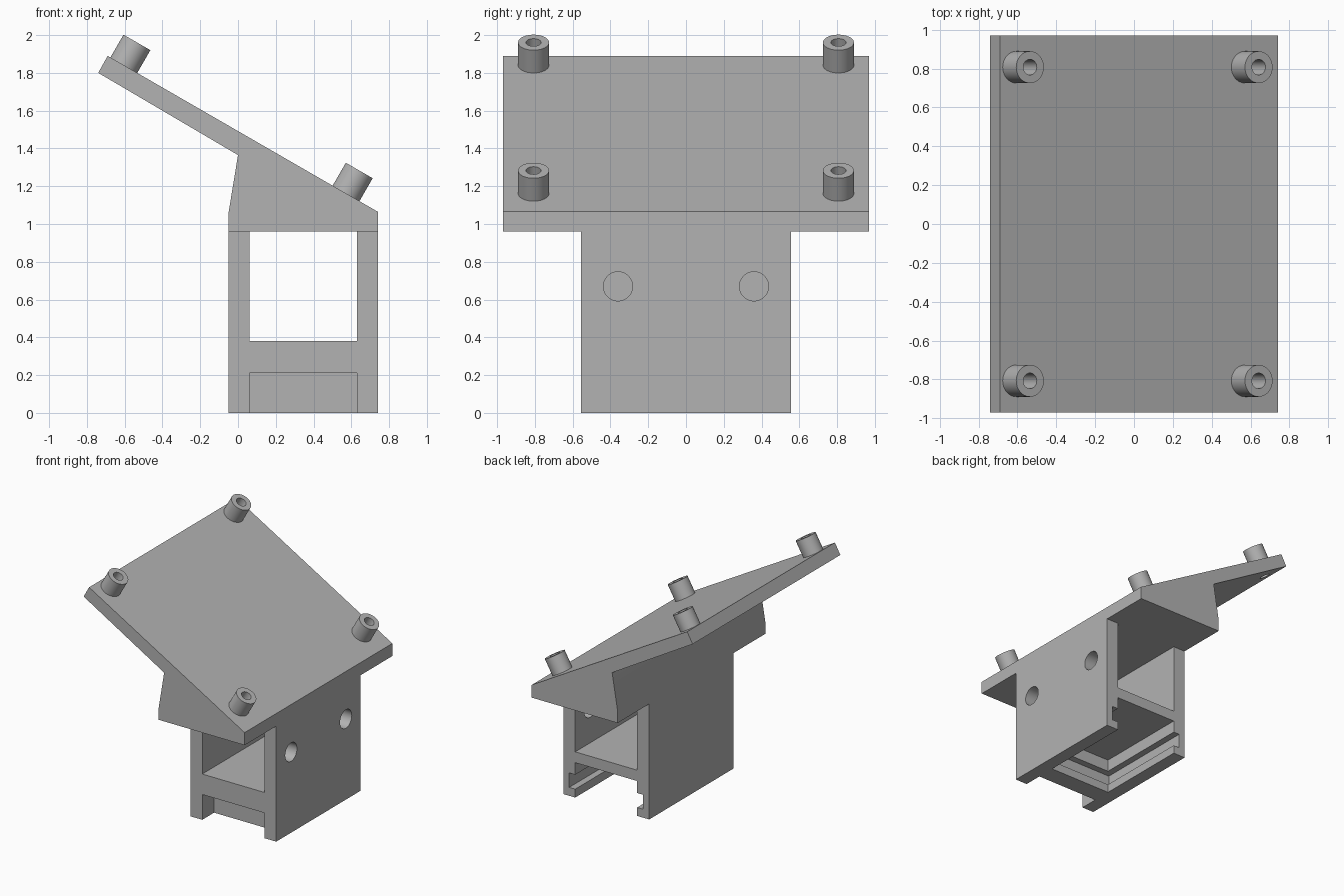
import bpy, bmesh, math
from mathutils import Matrix, Vector

if "Cube" in bpy.data.objects:
    bpy.data.objects.remove(bpy.data.objects["Cube"], do_unlink=True)

grey = bpy.data.materials.new("plain_grey")
grey.use_nodes = True
grey.diffuse_color = (0.45, 0.45, 0.45, 1)
bsdf = next(n for n in grey.node_tree.nodes if n.type == 'BSDF_PRINCIPLED')
bsdf.inputs["Base Color"].default_value = grey.diffuse_color


def finish(bm, name):
    bmesh.ops.recalc_face_normals(bm, faces=bm.faces)
    mesh = bpy.data.meshes.new(name)
    bm.to_mesh(mesh)
    bm.free()
    mesh.materials.append(grey)
    ob = bpy.data.objects.new(name, mesh)
    bpy.context.collection.objects.link(ob)
    return ob


def extrude_y(name, profile, y0, y1):
    bm = bmesh.new()
    face = bm.faces.new([bm.verts.new((x, y0, z)) for x, z in profile])
    ext = bmesh.ops.extrude_face_region(bm, geom=[face])
    moved = [v for v in ext["geom"] if isinstance(v, bmesh.types.BMVert)]
    bmesh.ops.translate(bm, verts=moved, vec=(0, y1 - y0, 0))
    return finish(bm, name)


def box(name, x0, x1, y0, y1, z0, z1):
    return extrude_y(name, [(x0, z0), (x1, z0), (x1, z1), (x0, z1)], y0, y1)


def rod(name, base, axis, r, start, end):
    """Cylinder along axis, from start to end measured from base."""
    axis = Vector(axis).normalized()
    turn = axis.to_track_quat('Z', 'Y').to_matrix().to_4x4()
    place = Matrix.Translation(Vector(base) + axis * (start + end) / 2) @ turn
    bm = bmesh.new()
    bmesh.ops.create_cone(bm, cap_ends=True, segments=48, radius1=r,
                          radius2=r, depth=end - start, matrix=place)
    return finish(bm, name)


def cut(target, cutters):
    bpy.context.view_layer.objects.active = target
    for cutter in cutters:
        cutter.hide_render = True
        mod = target.modifiers.new("cut", 'BOOLEAN')
        mod.operation = 'DIFFERENCE'
        mod.solver = 'EXACT'
        mod.object = cutter
        bpy.ops.object.modifier_apply(modifier=mod.name)
        bpy.data.objects.remove(cutter, do_unlink=True)


def smooth(ob):
    bpy.ops.object.select_all(action='DESELECT')
    ob.select_set(True)
    bpy.context.view_layer.objects.active = ob
    bpy.ops.object.shade_smooth_by_angle(angle=math.radians(25))


# Sloped plate with its wedge support
plate = extrude_y("sloped_plate", [
    (-0.74, 1.80), (-0.69, 1.89), (0.74, 1.065), (0.74, 0.96),
    (-0.05, 0.96), (-0.05, 1.06), (0.0, 1.365)], -0.97, 0.97)

# Hollow standoffs at the plate corners, with holes into the plate
normal = (0.5, 0, math.sqrt(0.75))
standoffs = []
for row, x, z in (("upper", -0.605, 1.84), ("lower", 0.572, 1.162)):
    for side, y in (("front", -0.807), ("back", 0.807)):
        base = (x, y, z)
        post = rod(f"{row}_{side}_standoff", base, normal, 0.082, -0.02, 0.14)
        cut(post, [rod("bore", base, normal, 0.04, -0.1, 0.3)])
        cut(plate, [rod("bore", base, normal, 0.04, -0.125, 0.3)])
        standoffs.append(post)

# Bracket below: window, rail slot open at the back, front notch, wall holes
bracket = box("mount_bracket", -0.05, 0.74, -0.555, 0.555, 0, 0.96)
cut(bracket, [
    box("window", 0.06, 0.63, -0.8, 0.8, 0.38, 1.2),
    box("slot", 0.06, 0.63, -0.245, 0.8, -0.2, 0.29),
    box("rail_groove", 0.005, 0.685, -0.30, 0.9, 0.07, 0.19),
    box("front_notch", 0.06, 0.63, -0.8, -0.40, -0.2, 0.21),
    rod("hole", (0.5, -0.36, 0.67), (1, 0, 0), 0.077, 0, 0.5),
    rod("hole", (0.5, 0.36, 0.67), (1, 0, 0), 0.077, 0, 0.5)])

for part in standoffs + [plate, bracket]:
    smooth(part)
